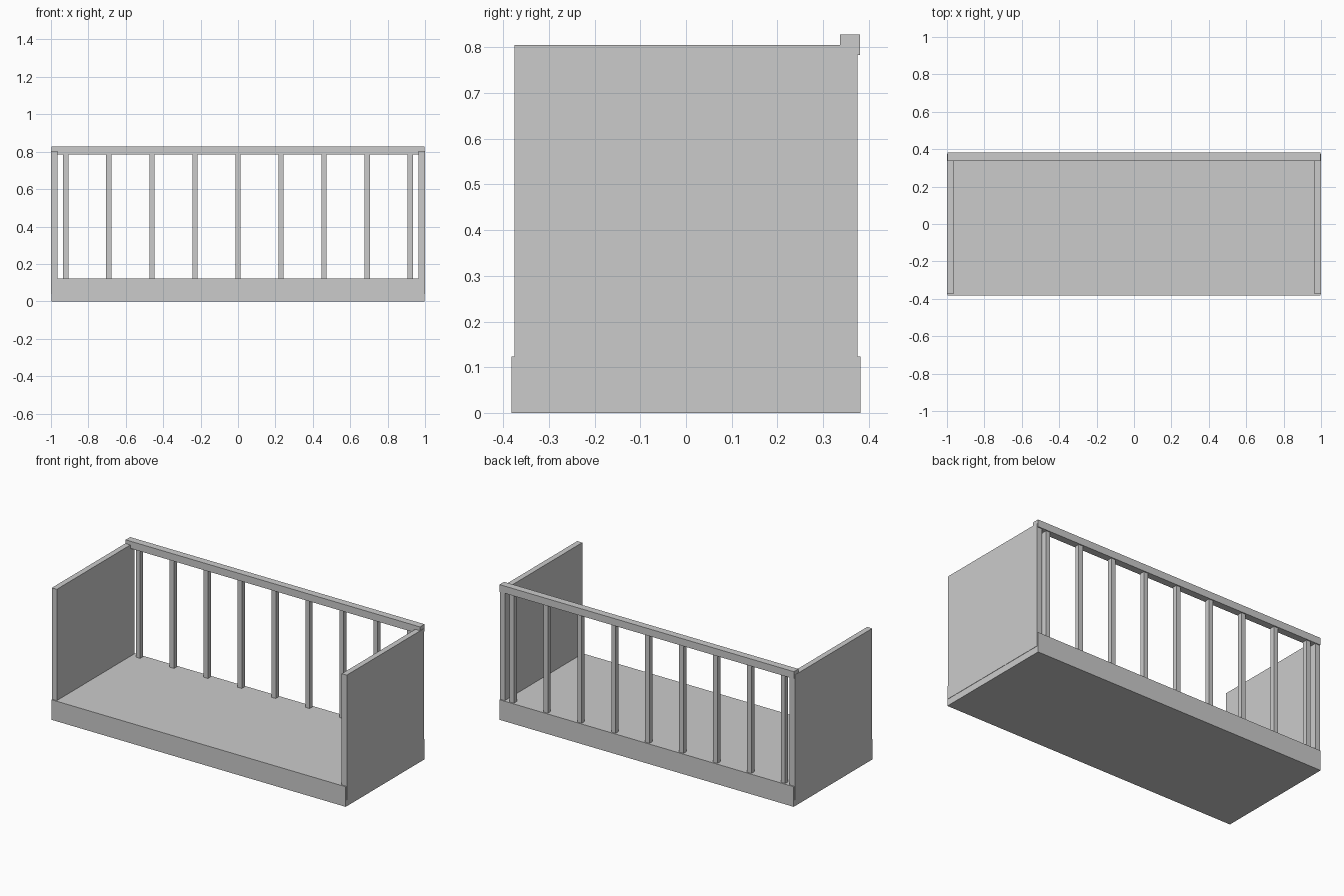
import bpy

if "Cube" in bpy.data.objects:
    bpy.data.objects.remove(bpy.data.objects["Cube"])


def box(name, x, y, z):
    """Axis-aligned box from (min, max) ranges."""
    bpy.ops.mesh.primitive_cube_add(size=1, location=[(a + b) / 2 for a, b in (x, y, z)])
    ob = bpy.context.object
    ob.name = name
    ob.scale = [b - a for a, b in (x, y, z)]
    bpy.ops.object.transform_apply(location=False, rotation=False, scale=True)
    return ob


# Floor slab
box("floor_slab", (-0.998, 0.998), (-0.382, 0.382), (0, 0.123))

# Solid end walls, set into the slab ends
for side, x in (("left", (-1.0, -0.966)), ("right", (0.966, 1.0))):
    box(f"{side}_side_wall", x, (-0.375, 0.375), (0.04, 0.805))

# Handrail along the back, resting over the walls
box("handrail", (-0.998, 0.998), (0.337, 0.381), (0.784, 0.828))

# Evenly spaced balusters under the handrail
for i in range(9):
    x = -0.92 + 0.23 * i
    box(f"baluster_{i + 1}", (x - 0.0145, x + 0.0145), (0.345, 0.374), (0.115, 0.79))
